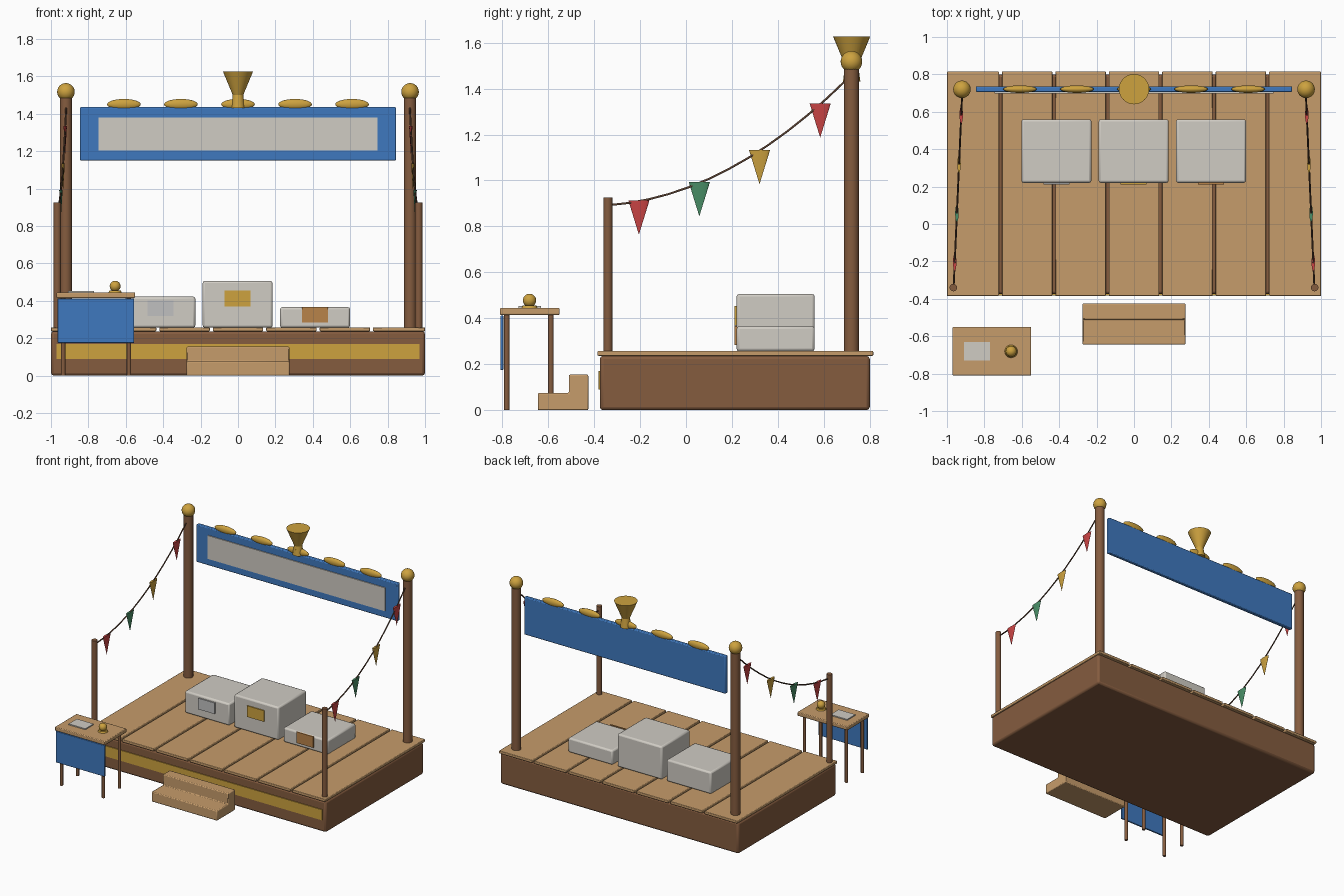
import bpy, bmesh, math
from mathutils import Matrix

if "Cube" in bpy.data.objects:
    bpy.data.objects.remove(bpy.data.objects["Cube"])


def mat(name, hexcol):
    rgb = [int(hexcol[i:i + 2], 16) / 255 for i in (0, 2, 4)]
    lin = [c / 12.92 if c <= 0.04045 else ((c + 0.055) / 1.055) ** 2.4 for c in rgb]
    m = bpy.data.materials.new(name)
    m.diffuse_color = (*lin, 1)
    m.use_nodes = True
    m.node_tree.nodes["Principled BSDF"].inputs["Base Color"].default_value = m.diffuse_color
    return m


BROWN = mat("brown wood", "855C3F")
TAN = mat("tan wood", "C69C6B")
BLUE = mat("blue paint", "3F79BF")
GOLD = mat("gold", "CDA23F")
SILVER = mat("pale grey", "D0CCC4")
STEEL = mat("silver", "C0C0C0")
BRONZE = mat("bronze", "B9834A")
RED = mat("red cloth", "CC4545")
GREEN = mat("green cloth", "4A9068")
ROPE = mat("dark rope", "5A4030")


def finish(name, bm, material, bevel=0, smooth=True):
    bmesh.ops.recalc_face_normals(bm, faces=bm.faces)
    me = bpy.data.meshes.new(name)
    bm.to_mesh(me)
    bm.free()
    me.materials.append(material)
    ob = bpy.data.objects.new(name, me)
    bpy.context.collection.objects.link(ob)
    if bevel:
        b = ob.modifiers.new("bevel", "BEVEL")
        b.width, b.segments, b.limit_method = bevel, 2, 'ANGLE'
    if smooth:
        bpy.ops.object.select_all(action='DESELECT')
        ob.select_set(True)
        bpy.context.view_layer.objects.active = ob
        bpy.ops.object.shade_smooth_by_angle(angle=math.radians(35))
    return ob


def box(name, x, y, z, material, bevel=0):
    bm = bmesh.new()
    c = [(a + b) / 2 for a, b in (x, y, z)]
    s = [b - a for a, b in (x, y, z)]
    bmesh.ops.create_cube(bm, size=1, matrix=Matrix.Translation(c) @ Matrix.Diagonal((*s, 1)))
    return finish(name, bm, material, bevel, bool(bevel))


def cone(name, x, y, z0, z1, r0, r1, material, thin=1, n=20):
    bm = bmesh.new()
    m = Matrix.Translation((x, y, (z0 + z1) / 2)) @ Matrix.Diagonal((thin, 1, 1, 1))
    bmesh.ops.create_cone(bm, cap_ends=True, segments=n, radius1=r0, radius2=r1,
                          depth=z1 - z0, matrix=m)
    return finish(name, bm, material)


def ball(name, c, r, material):
    bm = bmesh.new()
    bmesh.ops.create_uvsphere(bm, u_segments=24, v_segments=14, radius=1,
                              matrix=Matrix.Translation(c) @ Matrix.Diagonal((*r, 1)))
    return finish(name, bm, material)


# Stage base, gold band and deck planks
box("stage_base", (-1, 1), (-0.375, 0.8), (0, 0.237), BROWN, 0.015)
box("stage_band", (-0.97, 0.97), (-0.381, -0.373), (0.09, 0.17), GOLD)
pitch = 2 / 7
for i in range(7):
    x0 = -1 + i * pitch
    box(f"deck_plank_{i + 1}", (x0 + (0.008 if i else 0), x0 + pitch - (0.008 if i < 6 else 0)),
        (-0.385, 0.815), (0.237, 0.258), TAN, 0.004)

# Front steps, extruded from an L profile
bm = bmesh.new()
prof = [(-0.645, 0), (-0.425, 0), (-0.425, 0.155), (-0.51, 0.155), (-0.51, 0.075), (-0.645, 0.075)]
f = bm.faces.new([bm.verts.new((-0.275, y, z)) for y, z in prof])
ext = bmesh.ops.extrude_face_region(bm, geom=[f])
bmesh.ops.translate(bm, vec=(0.55, 0, 0),
                    verts=[v for v in ext["geom"] if isinstance(v, bmesh.types.BMVert)])
finish("front_steps", bm, TAN, 0.006)

# Podium blocks with rank plates
for name, x, top, plate in (("left", -0.415, 0.422, STEEL), ("centre", -0.002, 0.506, GOLD),
                            ("right", 0.412, 0.366, BRONZE)):
    box(f"{name}_podium", (x - 0.187, x + 0.187), (0.22, 0.56), (0.256, top), SILVER, 0.012)
    zc = 0.258 + (top - 0.258) * 0.62
    box(f"{name}_plate", (x - 0.07, x + 0.07), (0.212, 0.2215), (zc - 0.042, zc + 0.042), plate)

# Sign board with pale panel and gold bosses
box("sign_board", (-0.845, 0.845), (0.706, 0.736), (1.15, 1.435), BLUE, 0.006)
box("sign_panel", (-0.745, 0.745), (0.699, 0.707), (1.203, 1.38), SILVER)
for i in range(5):
    ball(f"sign_boss_{i + 1}", ((i - 2) * 0.305, 0.721, 1.45), (0.09, 0.02, 0.029), GOLD)

# Trophy cup on the sign
cone("trophy_foot", 0, 0.721, 1.43, 1.475, 0.038, 0.032, GOLD, n=24)
cone("trophy_stem", 0, 0.721, 1.47, 1.515, 0.032, 0.026, GOLD, n=24)
cone("trophy_cup", 0, 0.721, 1.495, 1.627, 0.026, 0.081, GOLD, n=32)

# Posts, ropes and pennants on both sides


def rope_point(s, y):
    t = (y + 0.33) / 1.02
    return (s * (0.964 - 0.045 * t), y, 0.893 + 0.537 * t - 0.46 * t * (1 - t))


for side, s in (("left", -1), ("right", 1)):
    cone(f"{side}_back_post", s * 0.92, 0.72, 0.25, 1.485, 0.033, 0.033, BROWN)
    ball(f"{side}_post_finial", (s * 0.92, 0.72, 1.517), (0.047,) * 3, GOLD)
    cone(f"{side}_front_post", s * 0.966, -0.34, 0.25, 0.926, 0.02, 0.02, BROWN)
    cu = bpy.data.curves.new(f"{side}_rope", 'CURVE')
    cu.dimensions, cu.bevel_depth, cu.bevel_resolution = '3D', 0.005, 1
    sp = cu.splines.new('POLY')
    sp.points.add(12)
    for i, p in enumerate(sp.points):
        p.co = (*rope_point(s, -0.335 + i * 1.035 / 12), 1)
    cu.materials.append(ROPE)
    bpy.context.collection.objects.link(bpy.data.objects.new(f"{side}_rope", cu))
    for i, (y, m) in enumerate(((-0.205, RED), (0.058, GREEN), (0.32, GOLD), (0.584, RED))):
        px, py, pz = rope_point(s, y)
        cone(f"{side}_pennant_{i + 1}", px, py, pz - 0.145, pz + 0.004, 0, 0.046, m, thin=0.2)

# Judging table with cloth, paper and bell
box("table_top", (-0.97, -0.55), (-0.81, -0.55), (0.415, 0.445), TAN, 0.005)
for i, (x, y) in enumerate(((-0.935, -0.78), (-0.583, -0.78), (-0.935, -0.588), (-0.583, -0.588))):
    cone(f"table_leg_{i + 1}", x, y, 0, 0.418, 0.012, 0.012, BROWN, n=12)
box("table_cloth", (-0.965, -0.555), (-0.807, -0.795), (0.175, 0.412), BLUE, 0.003)
box("table_paper", (-0.91, -0.77), (-0.73, -0.632), (0.444, 0.453), SILVER)
cone("bell_base", -0.657, -0.681, 0.444, 0.456, 0.035, 0.03, GOLD)
ball("bell", (-0.657, -0.681, 0.478), (0.029,) * 3, GOLD)
